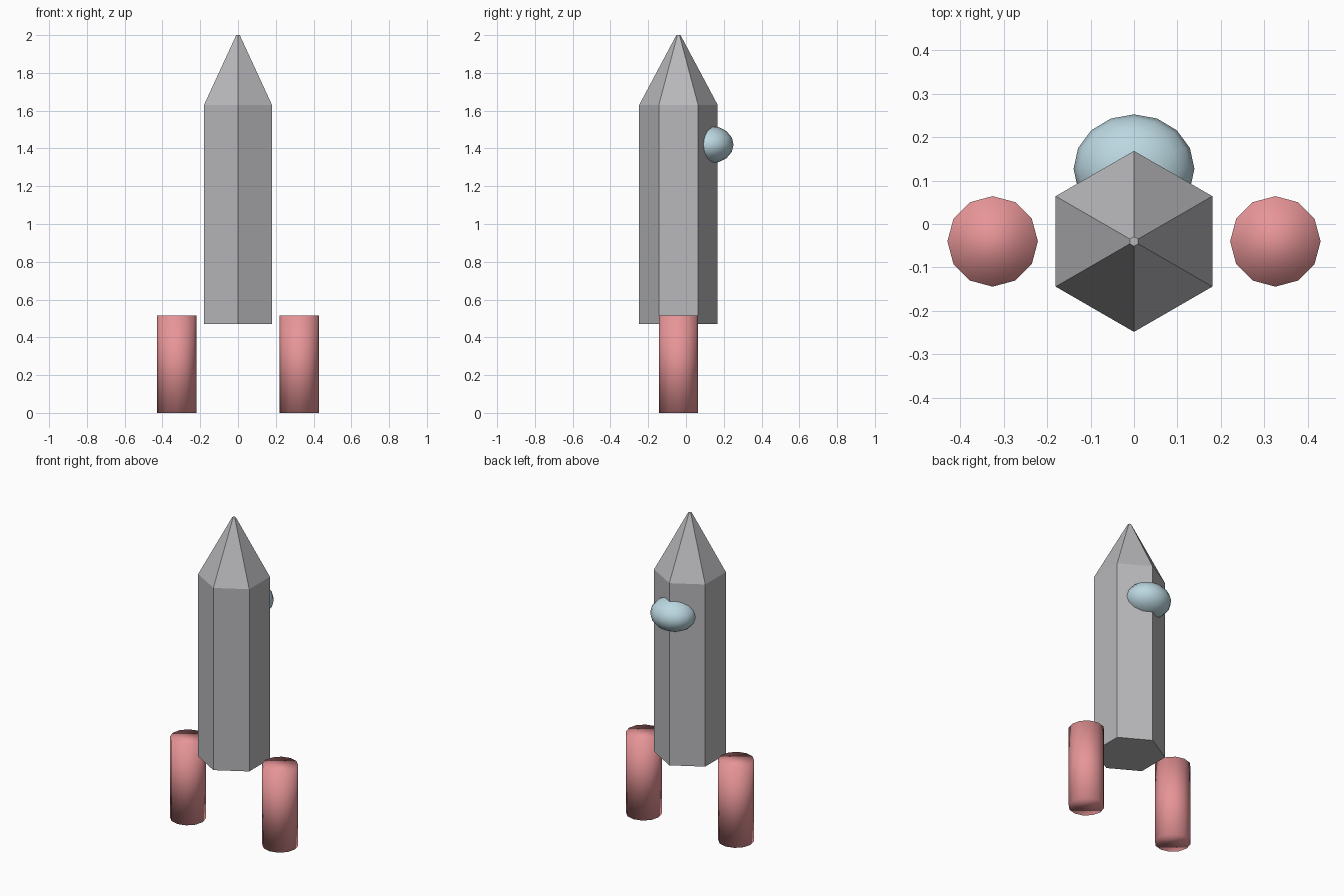
import bpy, math

if "Cube" in bpy.data.objects:
    bpy.data.objects.remove(bpy.data.objects["Cube"])

Y = -0.04  # shared centre line of hull and boosters


def material(name, rgb):
    m = bpy.data.materials.new(name)
    m.diffuse_color = (*rgb, 1)
    m.use_nodes = True
    m.node_tree.nodes["Principled BSDF"].inputs["Base Color"].default_value = m.diffuse_color
    return m


grey = material("hull grey", (0.48, 0.48, 0.5))
pink = material("booster pink", (0.8, 0.3, 0.31))
blue = material("window blue", (0.5, 0.68, 0.75))


def finish(name, mat, smooth=False):
    ob = bpy.context.object
    ob.name = name
    ob.data.materials.append(mat)
    for p in ob.data.polygons:
        p.use_smooth = smooth
    return ob


# Hexagonal hull with corners pointing front and back
bpy.ops.mesh.primitive_cylinder_add(vertices=6, radius=0.208, depth=1.16,
                                    location=(0, Y, 1.05))
finish("hull", grey)

# Nose cone with a tiny flat tip
bpy.ops.mesh.primitive_cone_add(vertices=6, radius1=0.208, radius2=0.011, depth=0.37,
                                location=(0, Y, 1.815))
finish("nose_cone", grey)

# Side boosters, smooth all over including the caps
for side, x in (("left", -0.325), ("right", 0.325)):
    bpy.ops.mesh.primitive_cylinder_add(vertices=12, radius=0.104, depth=0.515,
                                        location=(x, Y, 0.2575))
    finish(side + "_booster", pink, True)

# Bulging window on the back
bpy.ops.mesh.primitive_uv_sphere_add(segments=16, ring_count=8, radius=1,
                                     location=(0, 0.127, 1.42))
window = finish("window", blue, True)
window.scale = (0.139, 0.125, 0.1)
